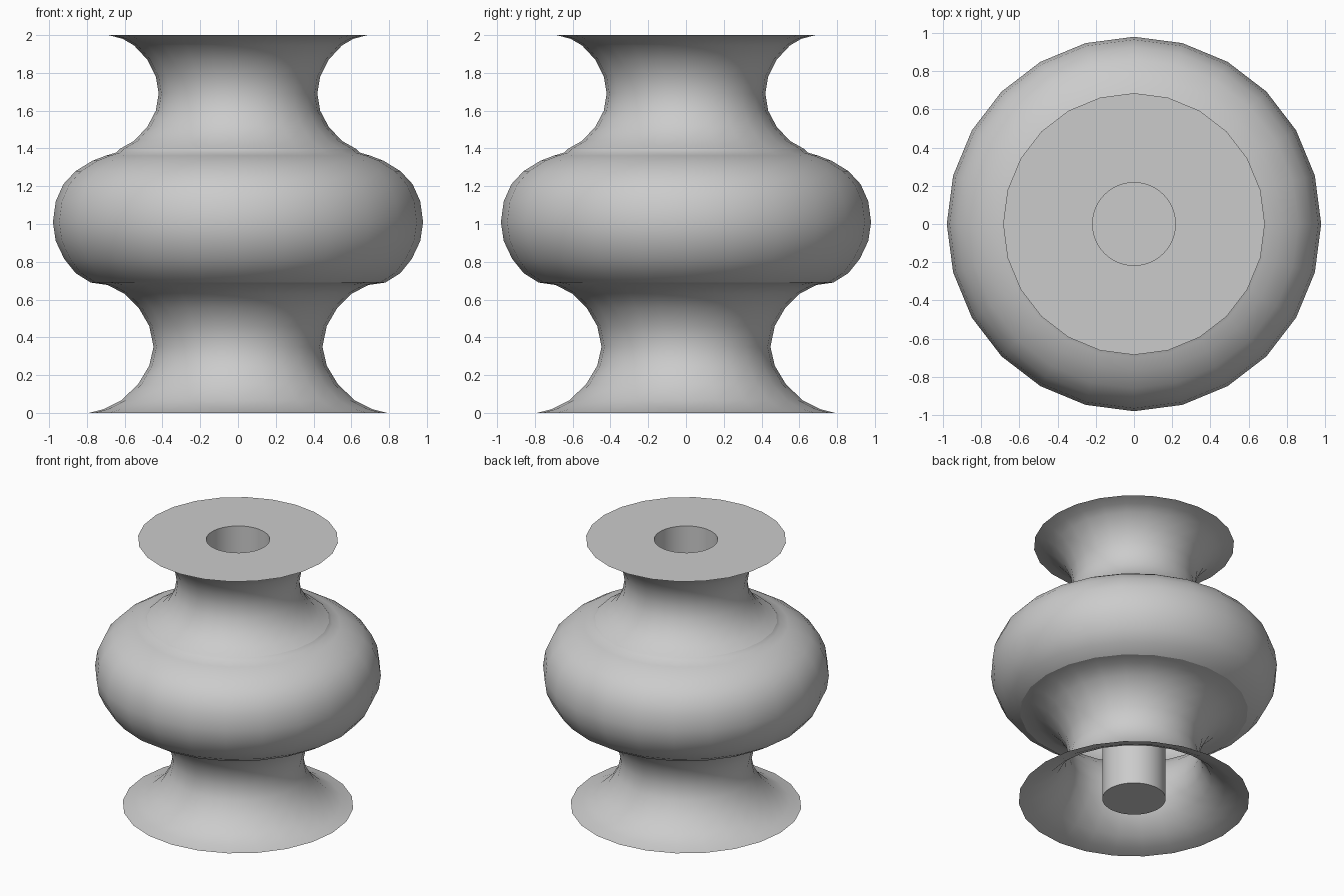
import bpy, bmesh, math
from mathutils import Vector

cube = bpy.data.objects.get("Cube")
if cube:
    bpy.data.objects.remove(cube, do_unlink=True)

grey = bpy.data.materials.new("plain grey")
grey.use_nodes = True
GREY = (0.6, 0.6, 0.6, 1.0)
grey.diffuse_color = GREY
grey.node_tree.nodes["Principled BSDF"].inputs["Base Color"].default_value = GREY


def ring(bm, r, z, n):
    return [bm.verts.new((r * math.cos(2 * math.pi * i / n),
                          r * math.sin(2 * math.pi * i / n), z)) for i in range(n)]


def lathe(bm, profile, n):
    """Revolve (radius, height) points, listed upwards, with outward normals."""
    rings = [ring(bm, r, z, n) for r, z in profile]
    for a, b in zip(rings, rings[1:]):
        for i in range(n):
            j = (i + 1) % n
            bm.faces.new((a[i], a[j], b[j], b[i]))
    return rings


def finish(bm, name):
    mesh = bpy.data.meshes.new(name)
    bm.to_mesh(mesh)
    bm.free()
    mesh.materials.append(grey)
    obj = bpy.data.objects.new(name, mesh)
    bpy.context.collection.objects.link(obj)
    bpy.ops.object.select_all(action='DESELECT')
    obj.select_set(True)
    bpy.context.view_layer.objects.active = obj
    bpy.ops.object.shade_smooth_by_angle(angle=math.radians(30))
    return obj


SIDES = 24
lower_neck = [(0.79, 0), (0.71, 0.02), (0.62, 0.065), (0.53, 0.15), (0.47, 0.25),
              (0.447, 0.35), (0.47, 0.46), (0.525, 0.555), (0.60, 0.63),
              (0.69, 0.677), (0.78, 0.69)]
bulge = [(0.78, 0.69), (0.86, 0.74), (0.92, 0.815), (0.965, 0.91), (0.98, 1.01),
         (0.965, 1.12), (0.925, 1.21), (0.86, 1.28), (0.77, 1.335), (0.70, 1.362),
         (0.645, 1.378), (0.625, 1.398)]
upper_neck = [(0.625, 1.398), (0.55, 1.44), (0.48, 1.515), (0.435, 1.60),
              (0.42, 1.69), (0.435, 1.78), (0.48, 1.87), (0.55, 1.945),
              (0.61, 1.98), (0.685, 2.0)]

# Hollow turned shell, open underneath
for name, profile in (("lower_neck", lower_neck), ("bulge", bulge),
                      ("upper_neck", upper_neck)):
    bm = bmesh.new()
    lathe(bm, profile, SIDES)
    finish(bm, name)

# Flat top plate with a round hole
bm = bmesh.new()
edges = []
for r, n in ((0.685, SIDES), (0.217, 48)):
    vs = ring(bm, r, 2.0, n)
    edges += [bm.edges.new((vs[i], vs[(i + 1) % n])) for i in range(n)]
bmesh.ops.triangle_fill(bm, edges=edges, use_beauty=True, normal=Vector((0, 0, 1)))
finish(bm, "top_plate")

# Central tube, closed at its foot
bm = bmesh.new()
rings = lathe(bm, [(0.217, 0.0), (0.217, 2.0)], 48)
bm.faces.new(rings[0][::-1])
finish(bm, "centre_tube")
